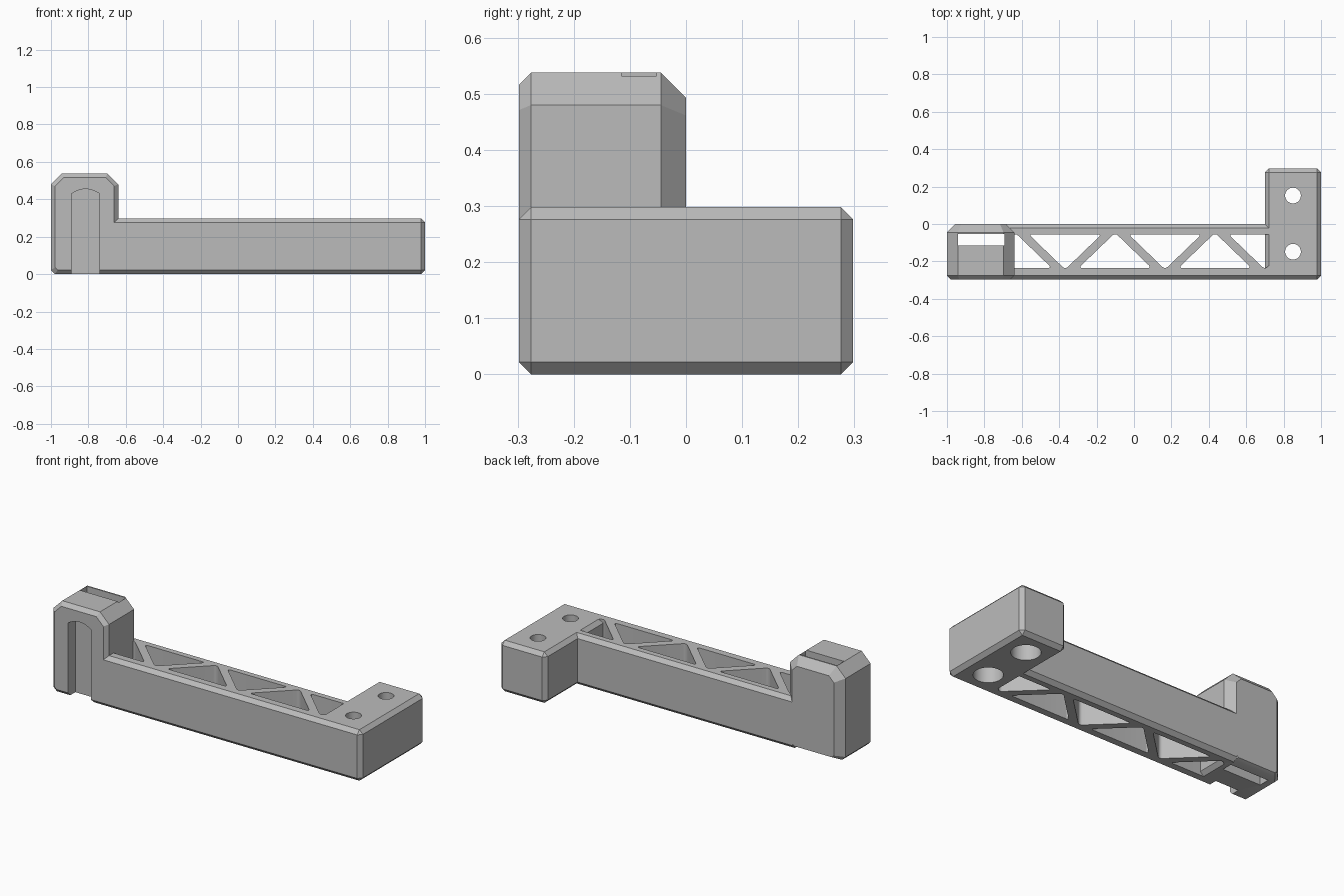
import bpy
import bmesh
from mathutils import Vector

CH = 0.022          # common chamfer
FRONT = -0.298      # front plane

old = bpy.data.objects.get("Cube")
if old:
    bpy.data.objects.remove(old, do_unlink=True)

grey = bpy.data.materials.new("plain_grey")
grey.use_nodes = True
GREY = (0.5, 0.5, 0.5, 1.0)
grey.diffuse_color = GREY
for node in grey.node_tree.nodes:
    if node.type == "BSDF_PRINCIPLED":
        node.inputs["Base Color"].default_value = GREY


def finish(name, bm):
    bmesh.ops.recalc_face_normals(bm, faces=bm.faces)
    mesh = bpy.data.meshes.new(name)
    bm.to_mesh(mesh)
    bm.free()
    mesh.materials.append(grey)
    obj = bpy.data.objects.new(name, mesh)
    bpy.context.collection.objects.link(obj)
    return obj


def loft(name, rings, round_off=0.0):
    """Closed solid through rings of matching points, side edges optionally rounded."""
    bm = bmesh.new()
    loops = [[bm.verts.new(p) for p in ring] for ring in rings]
    n = len(loops[0])
    for a, b in zip(loops, loops[1:]):
        for i in range(n):
            j = (i + 1) % n
            bm.faces.new((a[i], a[j], b[j], b[i]))
    bm.faces.new(loops[0])
    bm.faces.new(loops[-1])
    if round_off:
        sides = [bm.edges.get((loops[0][i], loops[1][i])) for i in range(n)]
        bmesh.ops.bevel(bm, geom=sides, offset=round_off, segments=6,
                        profile=0.5, affect="EDGES")
    return finish(name, bm)


def box(name, lo, hi, chamfer=0.0, along_x_only=False):
    lo, hi = Vector(lo), Vector(hi)
    bm = bmesh.new()
    bmesh.ops.create_cube(bm, size=1)
    for v in bm.verts:
        v.co = (lo + hi) / 2 + v.co * (hi - lo)
    if chamfer:
        edges = [e for e in bm.edges if not along_x_only
                 or abs(e.verts[0].co.x - e.verts[1].co.x) > 0.01]
        bmesh.ops.bevel(bm, geom=edges, offset=chamfer, segments=1, affect="EDGES")
    return finish(name, bm)


def cylinder(name, x, y, z0, z1, radius):
    bm = bmesh.new()
    bmesh.ops.create_cone(bm, cap_ends=True, segments=40, radius1=radius,
                          radius2=radius, depth=z1 - z0)
    bmesh.ops.translate(bm, verts=bm.verts, vec=(x, y, (z0 + z1) / 2))
    return finish(name, bm)


def select_only(obj):
    for o in bpy.context.selected_objects:
        o.select_set(False)
    obj.select_set(True)
    bpy.context.view_layer.objects.active = obj


def cut(obj, cutters):
    for cutter in cutters:
        cutter.hide_render = True
        mod = obj.modifiers.new("cut", "BOOLEAN")
        mod.operation = "DIFFERENCE"
        mod.solver = "EXACT"
        mod.object = cutter
        select_only(obj)
        bpy.ops.object.modifier_apply(modifier=mod.name)
        bpy.data.objects.remove(cutter, do_unlink=True)


# Beam with alternating triangular openings, its ends buried in block and tower
beam = box("truss_beam", (-0.687, FRONT, 0), (0.74, 0, 0.298), CH, True)
triangles = []
for i in range(6):
    cx = -0.635 + i * 0.267
    base, tip = (-0.235, -0.047) if i % 2 == 0 else (-0.055, -0.243)
    outline = [(cx - 0.195, base), (cx + 0.195, base), (cx, tip)]
    rings = [[(x, y, z) for x, y in outline] for z in (-0.1, 0.4)]
    triangles.append(loft("triangle_cutter", rings, 0.02))
cut(beam, triangles)

# Mounting block with two counterbored screw holes
block = box("mounting_block", (0.70, FRONT, 0), (1, 0.298, 0.298), CH)
holes = []
for y in (-0.148, 0.152):
    holes.append(cylinder("screw_hole", 0.85, y, -0.1, 0.4, 0.042))
    holes.append(cylinder("counterbore", 0.85, y, -0.1, 0.2, 0.078))
cut(block, holes)


# Hook tower: chamfered outline lofted from front to back
def tower_ring(y, inset, bottom):
    x0, x1, z0, z1 = -1 + inset, -0.64 - inset, bottom, 0.538 - inset
    top = 0.058 - 0.586 * inset
    low = CH * 0.6 if bottom else CH
    return [(x, y, z) for x, z in (
        (x0 + low, z0), (x1 - low, z0), (x1, z0 + low), (x1, z1 - top),
        (x1 - top, z1), (x0 + top, z1), (x0, z1 - top), (x0, z0 + low))]


tower = loft("hook_tower", [
    tower_ring(FRONT, CH, CH), tower_ring(FRONT + CH, 0, 0),
    tower_ring(-0.045, 0, 0), tower_ring(0, 0.045, CH)])

# Arched recess in the front and strap passage from top to bottom
arch = [(-0.89, -0.1), (-0.74, -0.1)]
for i in range(13):
    t = 1 - i / 6
    arch.append((-0.815 + 0.075 * t, 0.43 + 0.025 * (1 - t * t)))
recess = loft("recess_cutter", [[(x, y, z) for x, z in arch] for y in (-0.4, -0.23)])
passage = box("passage_cutter", (-0.94, -0.115, -0.1), (-0.692, -0.053, 0.7))
cut(tower, [recess, passage])

for part in (beam, block, tower):
    select_only(part)
    bpy.ops.object.shade_smooth_by_angle(angle=0.52)
